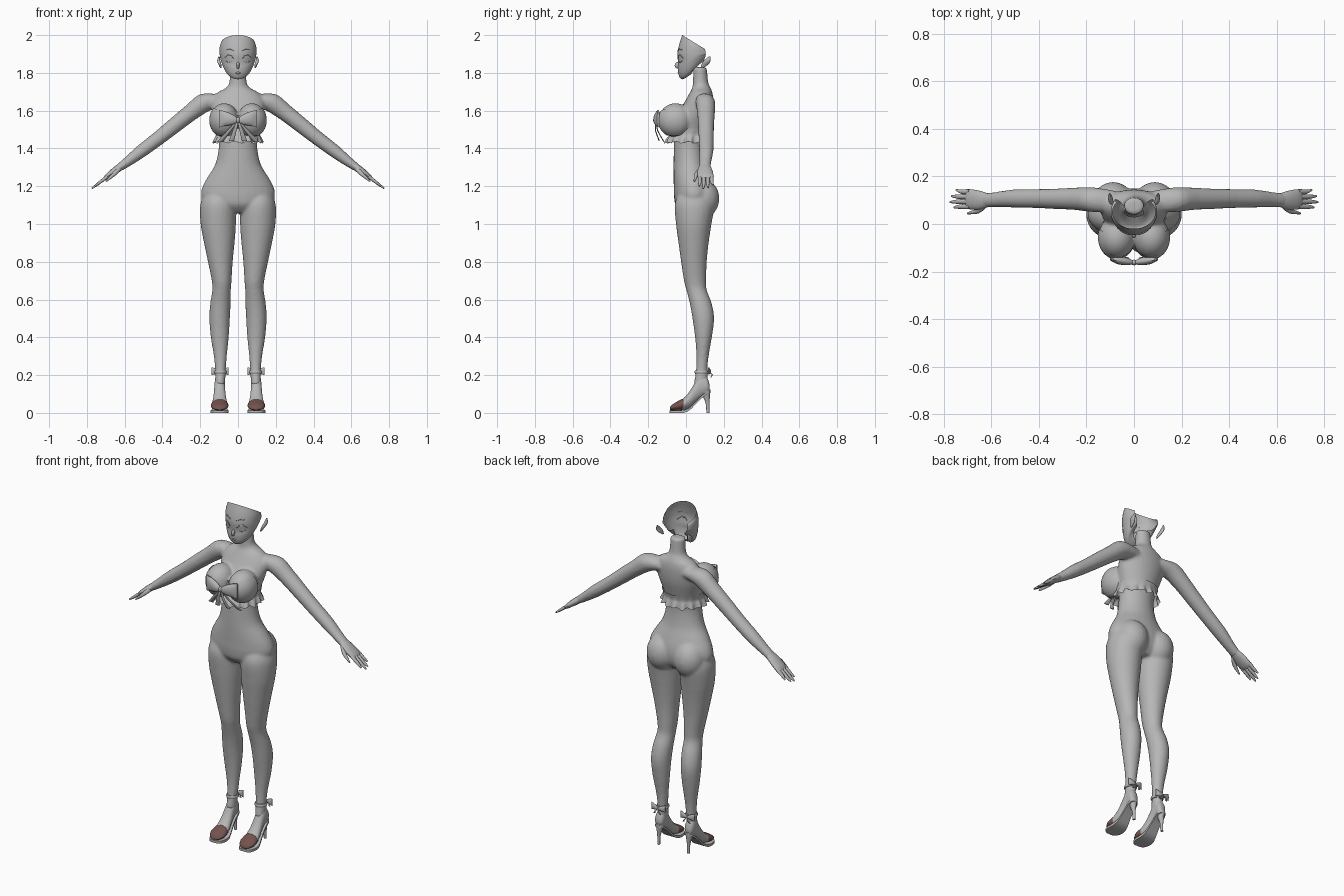
import bpy, bmesh, math
from mathutils import Vector as V


def material(name, rgb):
    m = bpy.data.materials.new(name)
    m.diffuse_color = (*rgb, 1)
    return m


GREY = material("soft grey", (0.47, 0.47, 0.47))
BROWN = material("dark brown", (0.17, 0.085, 0.075))
X, Y, Z = V((1, 0, 0)), V((0, 1, 0)), V((0, 0, 1))


def spline(rows, steps=4):
    """Smoothly resample rows of numbers."""
    out = []
    for i in range(len(rows) - 1):
        a, b = rows[max(i - 1, 0)], rows[i]
        c, d = rows[i + 1], rows[min(i + 2, len(rows) - 1)]
        for k in range(steps):
            t = k / steps
            out.append([q + .5 * t * (r - p + t * (2 * p - 5 * q + 4 * r - s + t * (3 * (q - r) + s - p)))
                        for p, q, r, s in zip(a, b, c, d)])
    return out + [list(rows[-1])]


def ring(c, u, v, n=24):
    return [V(c) + u * math.cos(2 * math.pi * k / n) + v * math.sin(2 * math.pi * k / n) for k in range(n)]


def column(rows, n=28):
    """Upright loft; rows are z, x1, x2, y1, y2."""
    return [ring(((a + b) / 2, (f + g) / 2, z), X * (b - a) / 2, Y * (g - f) / 2, n)
            for z, a, b, f, g in spline(rows)]


def tube(rows, d, u=Y, n=16, steps=3):
    """Loft along d; rows are x, y, z, width, thickness."""
    v = V(d).normalized().cross(u)
    return [ring(r[:3], u * r[3], v * r[4], n) for r in spline(rows, steps)]


def ball(c, r, n=24, m=14):
    return [ring((c[0], c[1], c[2] - r[2] * math.cos(a)), X * r[0] * math.sin(a), Y * r[1] * math.sin(a), n)
            for a in (math.pi * (k + .1) / (m + .2) for k in range(m + 1))]


def build(name, grids, mat=GREY, closed=True, cap=True):
    bm = bmesh.new()
    for grid in grids:
        vs = [[bm.verts.new(p) for p in row] for row in grid]
        n = len(vs[0])
        for a, b in zip(vs, vs[1:]):
            for k in range(n if closed else n - 1):
                j = (k + 1) % n
                bm.faces.new((a[k], a[j], b[j], b[k]))
        if cap and closed:
            bm.faces.new(vs[0][::-1])
            bm.faces.new(vs[-1])
    bmesh.ops.recalc_face_normals(bm, faces=bm.faces)
    me = bpy.data.meshes.new(name)
    bm.to_mesh(me)
    bm.free()
    me.materials.append(mat)
    ob = bpy.data.objects.new(name, me)
    bpy.context.collection.objects.link(ob)
    bpy.ops.object.select_all(action='DESELECT')
    ob.select_set(True)
    bpy.context.view_layer.objects.active = ob
    bpy.ops.object.shade_smooth_by_angle(angle=math.radians(50))
    return ob


# Body: torso and neck, legs, arms and rounded masses fused into one skin
torso = [(1.06, .10, -.02, .11), (1.10, .17, -.055, .14), (1.15, .196, -.064, .15), (1.20, .187, -.065, .145),
         (1.25, .16, -.066, .13), (1.32, .119, -.066, .108), (1.42, .101, -.064, .098), (1.50, .112, -.06, .12),
         (1.58, .135, -.045, .14), (1.65, .14, -.005, .145), (1.695, .11, .02, .14), (1.72, .065, .033, .13),
         (1.75, .046, .036, .118), (1.83, .042, .04, .11)]
leg = [(1.16, .03, .18, -.04, .13), (1.1, .012, .2, -.06, .15), (1.0, .011, .198, -.053, .135),
       (.9, .018, .18, -.04, .12), (.8, .028, .159, -.026, .11), (.7, .034, .139, -.011, .107),
       (.65, .038, .136, .002, .11), (.58, .039, .147, .02, .136), (.5, .043, .152, .034, .149),
       (.4, .049, .144, .048, .137), (.3, .059, .128, .055, .12), (.22, .065, .121, .052, .113),
       (.15, .068, .122, .04, .118)]
arm = [(.08, .095, 1.655, .045, .042), (.17, .102, 1.646, .052, .052), (.25, .106, 1.59, .047, .045),
       (.33, .106, 1.527, .043, .042), (.42, .107, 1.455, .04, .038), (.51, .107, 1.387, .038, .035),
       (.58, .103, 1.333, .032, .027), (.63, .1, 1.297, .03, .021)]
ARM = V((.79, 0, -.61))


def mirror(grid, s):
    return [[V((p.x * s, p.y, p.z)) for p in row] for row in grid]


parts = [column([(z, -w, w, f, b) for z, w, f, b in torso])]
for s in (-1, 1):
    parts += [mirror(g, s) for g in (
        column(leg), tube(arm, ARM, n=24),
        ball((.088, .085, 1.135), (.09, .092, .105)),
        ball((.073, -.055, 1.55), (.077, .091, .09)))]
body = build("body", parts)
rm = body.modifiers.new("fuse", 'REMESH')
rm.mode, rm.voxel_size, rm.use_smooth_shade = 'VOXEL', .008, True
sm = body.modifiers.new("soften", 'SMOOTH')
sm.factor, sm.iterations = .5, 6

# Head: face shell, open at the top and the back
rows = [(1.795, 1.835, .04, .03), (1.766, 1.826, .064, -.018), (1.785, 1.845, .08, -.037), (1.82, 1.865, .089, -.043),
        (1.85, 1.88, .094, -.041), (1.9, 1.9, .097, -.046), (1.95, 1.935, .097, -.036), (2.0, 1.957, .09, -.02)]


def face_point(zf, zs, rx, yf, t):
    return V((rx * math.sin(t), .05 - (.05 - yf) * math.cos(t), zf + (zs - zf) * (1 - math.cos(t))))


build("face", [[[face_point(*r, math.radians(a)) for a in range(-125, 126, 5)] for r in spline(rows)]], closed=False)
build("nose", [ball((0, -.043, 1.84), (.009, .017, .018), 12, 8)])
build("lips", [ball((0, -.036, 1.8), (.018, .008, .006), 12, 8)])


def face_line(name, s, pts, r):
    """Thin raised line on the face; pts are angle, height."""
    path = [face_point(z, z, .096, -.046, math.radians(a)) for a, z in pts]
    build(name, [mirror([ring(p, Y * r, Z * r, 6) for p in path], s)])


for s in (-1, 1):
    face_line("eyebrow", s, [(12, 1.917), (25, 1.927), (42, 1.922)], .0025)
    face_line("upper_lash", s, [(14, 1.876), (22, 1.892), (34, 1.894), (46, 1.88)], .003)
    face_line("lower_lash", s, [(20, 1.86), (32, 1.855), (43, 1.865)], .0015)
    # Ear with a swept tip
    build("ear", [mirror(tube([(.09, .085, 1.825, .006, .004), (.096, .1, 1.845, .018, .008),
                               (.102, .112, 1.865, .018, .008), (.1, .126, 1.888, .004, .003)], Z), s)])
    # Hand: palm, four fingers and thumb
    hand = [tube([(.61, .1, 1.312, .027, .02), (.65, .1, 1.283, .04, .019), (.69, .104, 1.252, .042, .015),
                  (.705, .105, 1.24, .036, .009)], ARM)]
    for y0, y1, ln in ((.073, .07, .072), (.094, .092, .09), (.115, .117, .084), (.136, .143, .062)):
        p = V((.692, y0, 1.251))
        q = p + ARM * ln * 1.15
        hand.append(tube([(*p, .011, .01), (*p.lerp(q, .6), .0095, .008), (q.x, y1, q.z, .004, .004)], ARM, n=10))
    hand.append(tube([(.625, .08, 1.295, .012, .012), (.655, .056, 1.265, .012, .011),
                      (.7, .045, 1.225, .004, .004)], ARM, n=10))
    build("hand", [mirror(g, s) for g in hand])

    # Foot arched into the shoe; rows are y, z low, z high, half width
    def along_y(rows):
        return mirror([ring((.097, y, (a + b) / 2), X * w, Z * (b - a) / 2, 20)
                       for y, a, b, w in spline(rows)], s)

    build("foot", [along_y([(.125, .115, .15, .014), (.112, .1, .185, .026), (.08, .08, .205, .028),
                            (.05, .055, .165, .03), (.02, .028, .115, .035), (-.02, .014, .07, .042),
                            (-.055, .012, .05, .04), (-.075, .014, .035, .025)])])
    build("toe_cap", [along_y([(-.005, .03, .07, .036), (-.02, .014, .074, .044), (-.05, .013, .058, .046),
                               (-.075, .013, .042, .034), (-.086, .015, .028, .016)])], BROWN)
    # Sole: thin curved strip climbing to the heel
    sole = [(-.088, .006, .02), (-.075, .006, .038), (-.045, .006, .047), (-.01, .008, .045), (.02, .022, .037),
            (.05, .052, .031), (.08, .082, .028), (.11, .105, .027), (.128, .113, .014)]
    build("sole", [mirror([[V((.097 + i * w, y, z + j * .007)) for i, j in ((-1, -1), (1, -1), (1, 1), (-1, 1))]
                           for y, z, w in spline(sole)], s)])
    # Stiletto heel
    build("heel", [mirror(column([(0, .089, .105, .108, .124), (.05, .088, .106, .104, .124),
                                  (.09, .08, .114, .088, .127), (.125, .073, .121, .075, .13)], 12), s)])
    # Ankle strap
    build("ankle_strap", [mirror(column([(.207, .062, .124, .048, .117), (.216, .059, .127, .045, .12),
                                         (.225, .062, .124, .048, .117)]), s)])


def bow(name, c, k, side, tails):
    """Ribbon bow of half width k; side is +1 when it faces back."""
    c, grids = V(c), [ball(c, (k * .13, k * .12, k * .16), 12, 8)]
    for s in (-1, 1):
        wing = [(0, 0, .1, .06), (.3, .03, .28, .16), (.7, .08, .4, .17), (1, .08, .48, .06)]
        grids.append([ring(c + V((s * x * k, -side * .15 * x * k, z * k)), Y * t * k, Z * h * k, 14)
                      for x, z, h, t in spline(wing)])
        for dx, dy, dz, w in tails:
            e = c + V((s * dx, dy, dz))
            m = c.lerp(e, .5) + Y * side * .01
            grids.append([ring(p, X * h, Y * .003, 8) for p, h in ((c, w * .35), (m, w * .7), (e, w))])
    build(name, grids)


bow("chest_bow", (0, -.162, 1.55), .1, -1, [(.035, .02, -.11, .014), (.095, .045, -.115, .016)])
for s in (-1, 1):
    bow("ankle_bow", (s * .095, .127, .217), .045, 1, [(.02, .004, -.03, .006)])

# Top: two cups with slanted upper edges
for s in (-1, 1):
    cup = []
    for i in range(13):
        f = i / 12
        row = []
        for j in range(33):
            t = math.radians(-110 + 220 * j / 32)
            top = 1.595 + .02 * math.sin(t)
            h = (1.468 + (top - 1.468) * f - 1.55) / .093
            w = math.sqrt(max(0, 1 - h * h))
            row.append(V((s * max(.003, .073 + .079 * w * math.sin(t)), -.055 - .094 * w * math.cos(t), 1.55 + .093 * h)))
        cup.append(row)
    build("cup", [cup], closed=False)

# Ruffled hem and back band around the ribs; rows are z, half width, front, back, wave
hem = [(1.505, .118, -.07, .128, 0), (1.475, .115, -.085, .122, .001),
       (1.455, .122, -.1, .127, .004), (1.432, .129, -.11, .134, .008)]
frill = []
for z, w, f, b, a in spline(hem, 3):
    row = []
    for k in range(144):
        t = 2 * math.pi * k / 144
        g = a * math.sin(16 * t)
        row.append(V(((w + g) * math.cos(t), (f + b) / 2 + ((b - f) / 2 + g) * math.sin(t),
                      z + .6 * a * math.cos(11 * t))))
    frill.append(row)
build("ruffle", [frill], cap=False)
